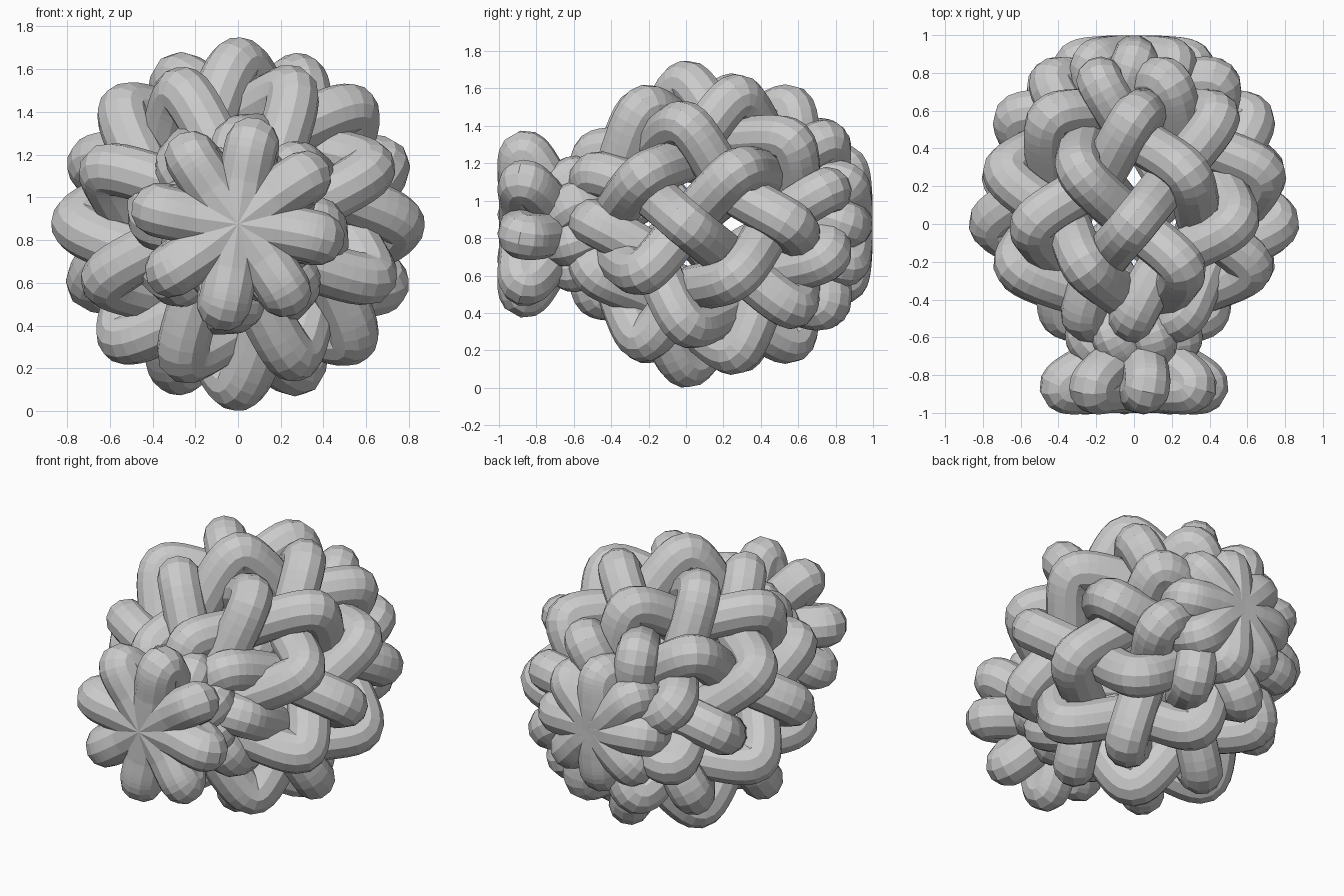
import bpy
from math import sin, cos, radians
from mathutils import Vector

if "Cube" in bpy.data.objects:
    bpy.data.objects.remove(bpy.data.objects["Cube"])

TUBE = 0.124
CZ = 0.875
N = 8
TIGHT = 0.2      # short handles give straight legs and sharp crests

# Crossing rings along the y axis: ring index -> (radius, y) when passing over / under
OVER = {-3: (0.26, -0.60), -2: (0.375, -0.48), -1: (0.665, -0.23), 0: (0.753, 0.0),
        1: (0.735, 0.27), 2: (0.62, 0.56), 3: (0.47, 0.75)}
UNDER = {-3: (0.10, -0.56), -2: (0.19, -0.43), -1: (0.43, -0.20), 0: (0.51, 0.0),
         1: (0.50, 0.24), 2: (0.39, 0.47), 3: (0.26, 0.62)}


def strand_path(hand):
    """Points (radius, y, angle) of one strand; right-hand strands go over on even rings."""
    right = hand < 0
    pts = []
    # front end: right-hand strands form the petals, left-hand ones stay inside
    a = -4 * 22.5 * hand
    if right:
        pts += [(0.0, -0.876, a - 8), (0.20, -0.876, a - 8),
                (0.385, -0.865, a - 10), (0.23, -0.74, a - 14)]
    else:
        pts += [(0.0, -0.76, a), (0.13, -0.73, a)]
    # woven body
    for r in range(-3, 4):
        over = (r % 2 == 0) == right
        rad, y = (OVER if over else UNDER)[r]
        pts.append((rad, y, r * 22.5 * hand))
    # back end
    a = 4 * 22.5 * hand
    if right:
        pts += [(0.30, 0.845, a), (0.15, 0.876, a), (0.0, 0.876, a)]
    else:
        pts += [(0.12, 0.71, a), (0.0, 0.74, a)]
    return pts


def make_weave(name, hand):
    cu = bpy.data.curves.new(name, 'CURVE')
    cu.dimensions = '3D'
    cu.bevel_depth = TUBE
    cu.bevel_resolution = 4
    cu.resolution_u = 10
    cu.use_fill_caps = True
    path = strand_path(hand)
    for k in range(N):
        pos = []
        for rad, y, ang in path:
            t = radians(ang + 360 * k / N)
            pos.append(Vector((rad * cos(t), y, CZ + rad * sin(t))))
        sp = cu.splines.new('BEZIER')
        sp.bezier_points.add(len(pos) - 1)
        for i, bp in enumerate(sp.bezier_points):
            p, a, b = pos[i], pos[max(i - 1, 0)], pos[min(i + 1, len(pos) - 1)]
            d = (b - a).normalized()
            bp.handle_left_type = bp.handle_right_type = 'FREE'
            bp.co = p
            bp.handle_left = p - d * max((p - a).length, 0.05) * TIGHT
            bp.handle_right = p + d * max((b - p).length, 0.05) * TIGHT
        sp.use_smooth = False
    ob = bpy.data.objects.new(name, cu)
    bpy.context.collection.objects.link(ob)
    # turn the tubes into a mesh
    bpy.ops.object.select_all(action='DESELECT')
    ob.select_set(True)
    bpy.context.view_layer.objects.active = ob
    bpy.ops.object.convert(target='MESH')


# two opposite-handed families of interlaced tubes
make_weave("right_hand_strands", -1)
make_weave("left_hand_strands", 1)
